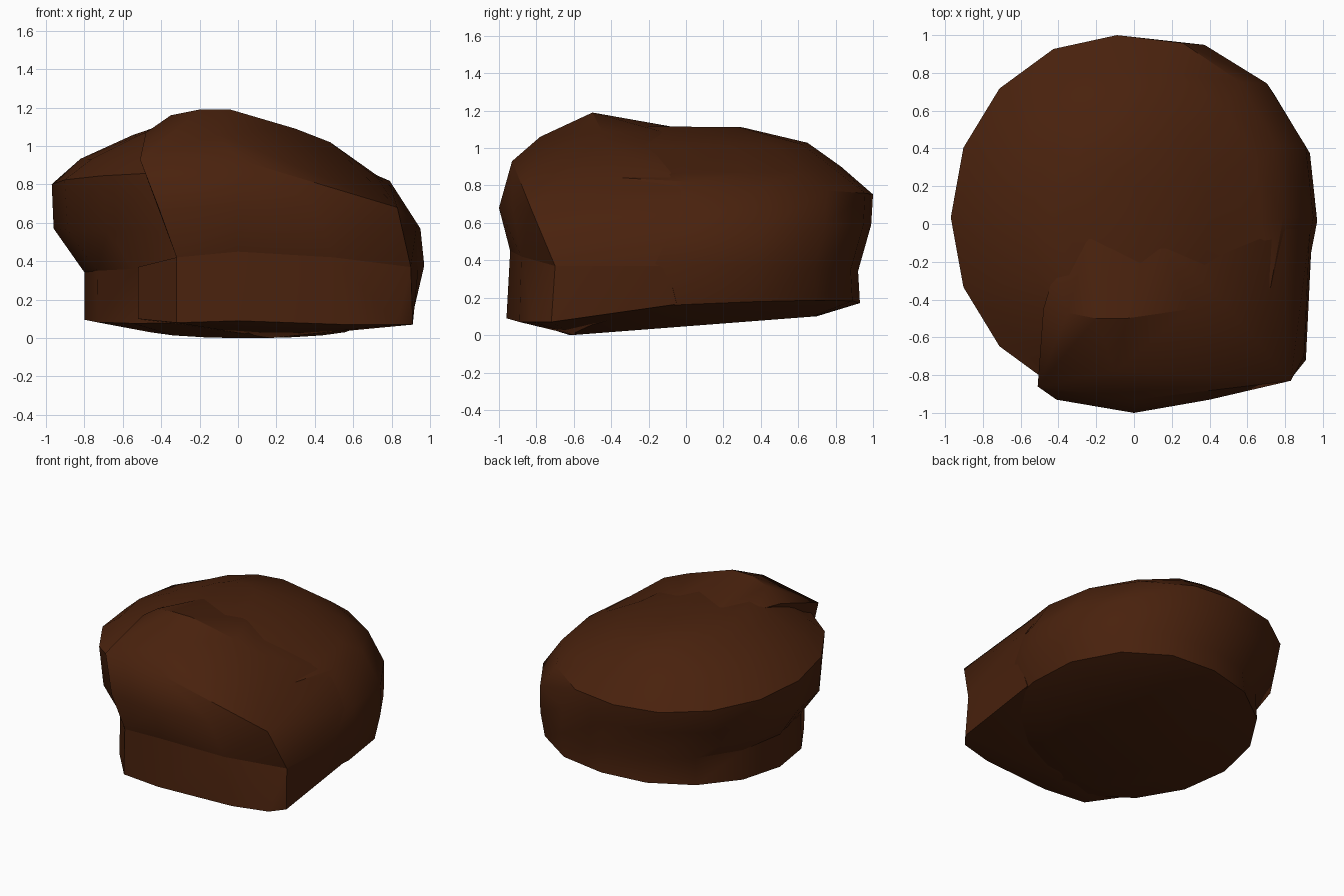
import bpy
import bmesh
from math import cos, sin, pi, radians

SEGMENTS = 16

cube = bpy.data.objects.get("Cube")
if cube:
    bpy.data.objects.remove(cube, do_unlink=True)

# One brown for every part
brown = bpy.data.materials.new("dark_brown")
colour = (0.066, 0.0155, 0.004, 1.0)
brown.diffuse_color = colour
brown.use_nodes = True
for node in brown.node_tree.nodes:
    if node.type == 'BSDF_PRINCIPLED':
        node.inputs["Base Color"].default_value = colour
        node.inputs["Roughness"].default_value = 0.9


def finish(name, bm):
    """Turn a bmesh into a shaded, coloured object."""
    bmesh.ops.recalc_face_normals(bm, faces=bm.faces[:])
    mesh = bpy.data.meshes.new(name)
    bm.to_mesh(mesh)
    bm.free()
    mesh.materials.append(brown)
    obj = bpy.data.objects.new(name, mesh)
    bpy.context.collection.objects.link(obj)
    bpy.ops.object.select_all(action='DESELECT')
    obj.select_set(True)
    bpy.context.view_layer.objects.active = obj
    bpy.ops.object.shade_smooth_by_angle(angle=radians(32))
    return obj


def loft(name, rows):
    """Stack tilted ellipses: height, x tilt, y tilt, min x, max x, min y, max y."""
    bm = bmesh.new()
    rings = []
    for z, tilt_x, tilt_y, left, right, front, back in rows:
        cx, cy = (left + right) / 2, (front + back) / 2
        rx, ry = (right - left) / 2, (back - front) / 2
        ring = []
        for i in range(SEGMENTS):
            a = 2 * pi * i / SEGMENTS
            # One rear quarter is slightly fuller
            full = 1 + 0.05 * sin(2 * a) if a < pi / 2 else 1
            dx, dy = rx * cos(a) * full, ry * sin(a) * full
            ring.append(bm.verts.new((cx + dx, cy + dy, z + tilt_x * dx + tilt_y * dy)))
        rings.append(ring)
    for low, high in zip(rings, rings[1:]):
        for i in range(SEGMENTS):
            j = (i + 1) % SEGMENTS
            bm.faces.new((low[i], low[j], high[j], high[i]))
    bm.faces.new(rings[0][::-1])
    bm.faces.new(rings[-1])
    return finish(name, bm)


def hull(name, points):
    """Wrap a faceted lump around a few points."""
    bm = bmesh.new()
    for p in points:
        bm.verts.new(p)
    bmesh.ops.convex_hull(bm, input=bm.verts[:])
    spare = [v for v in bm.verts if not v.link_faces]
    bmesh.ops.delete(bm, geom=spare, context='VERTS')
    return finish(name, bm)


# Rounded crown overhanging a narrower band, with a shallow underside
loft("crown_and_band", [
    (0.05, 0, 0.077, -0.5, 0.6, -0.62, 0.7),
    (0.13, 0.04, 0.045, -0.8, 0.92, -0.9, 0.93),
    (0.36, 0.02, -0.02, -0.8, 0.97, -0.89, 0.92),
    (0.57, 0, 0.02, -0.96, 0.95, -0.92, 0.99),
    (0.81, 0.01, -0.06, -0.97, 0.79, -0.93, 1.0),
    (0.9, -0.045, 0, -0.82, 0.68, -0.85, 0.83),
    (1.035, -0.045, -0.01, -0.55, 0.4, -0.7, 0.65),
    (1.115, 0, -0.01, -0.38, 0.05, -0.45, 0.3),
])

# Shared edge where the front mass folds inward
fold = [(-0.32, -0.9, 0.42), (0, -0.94, 0.45), (0.5, -0.88, 0.42),
        (0.9, -0.7, 0.37), (0.94, -0.1, 0.37)]

# Upper front mass sweeping across from the seam
hull("front_upper", fold + [
    (-0.41, -0.93, 0.67), (0, -1.0, 0.68), (0.4, -0.93, 0.69), (0.83, -0.83, 0.68),
    (-0.51, -0.86, 0.93), (0, -0.93, 0.93), (-0.1, -0.78, 1.06),
    (-0.48, -0.45, 1.07), (-0.42, -0.25, 1.08),
    (-0.35, -0.47, 1.16), (-0.2, -0.5, 1.19), (-0.04, -0.5, 1.19),
    (-0.24, -0.05, 1.11), (0.15, -0.1, 1.08), (0.3, -0.45, 1.09), (0.48, -0.42, 1.02),
    (0.73, -0.38, 0.83), (0.79, 0, 0.8), (0.93, -0.05, 0.58),
])

# Lower front panel with its squared corner
hull("front_lower", fold + [
    (-0.32, -0.91, 0.08), (0, -0.96, 0.09), (0.57, -0.89, 0.07),
    (0.83, -0.82, 0.07), (0.91, -0.72, 0.07), (0.915, -0.05, 0.165),
    (-0.52, -0.68, 0.1), (-0.52, -0.67, 0.37),
    (0.17, -0.6, 0.0), (0.2, 0.0, 0.3),
])
